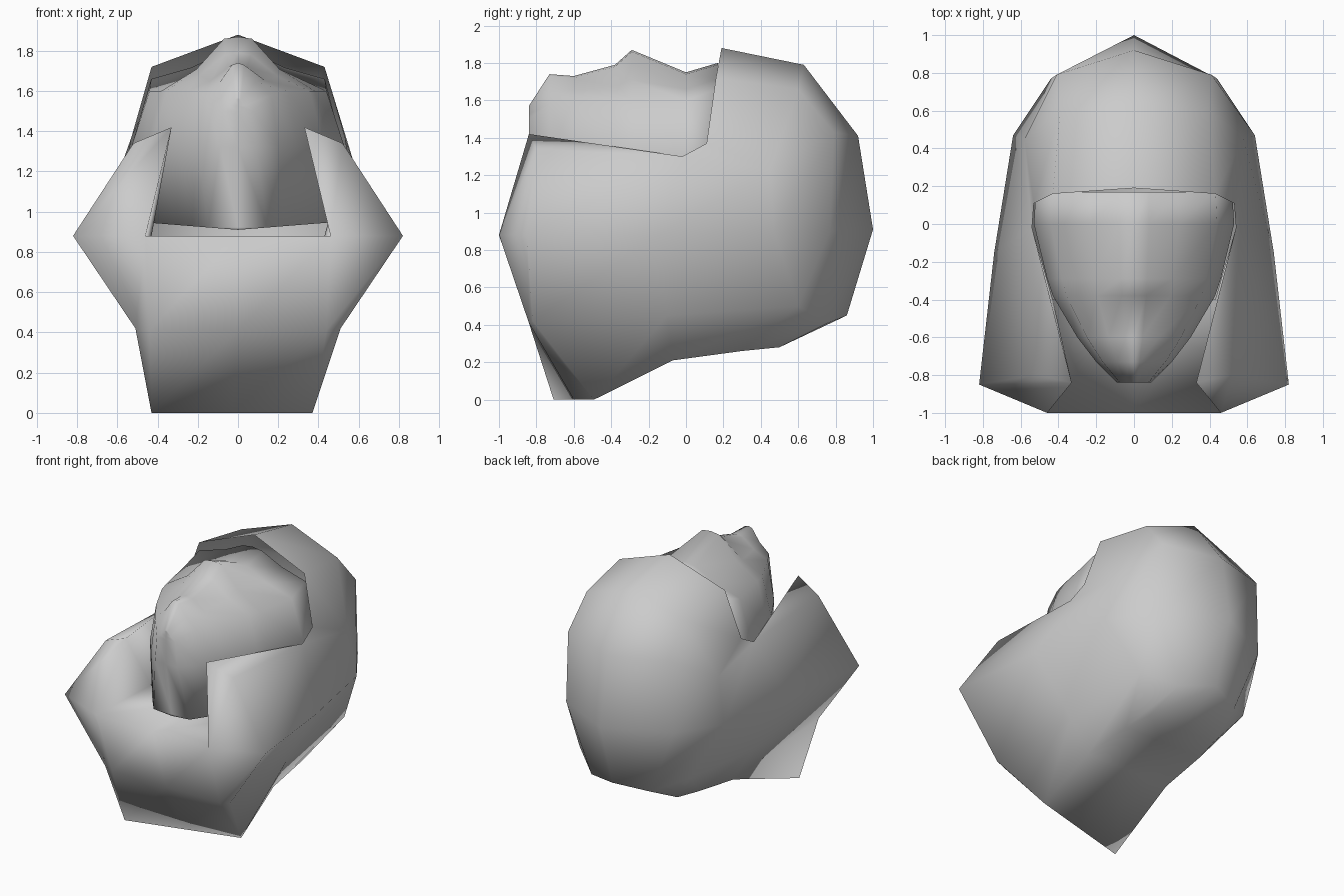
import bpy, bmesh

cube = bpy.data.objects.get("Cube")
if cube:
    bpy.data.objects.remove(cube, do_unlink=True)

# Single plain grey
grey = bpy.data.materials.new("plain_grey")
grey.use_nodes = True
colour = (0.6, 0.6, 0.6, 1)
grey.diffuse_color = colour
grey.node_tree.nodes["Principled BSDF"].inputs["Base Color"].default_value = colour


def mirrored_grids(name, patches, adjust=None):
    """Skin each patch of rows of half-width points, mirror across x and weld."""
    bm = bmesh.new()
    for rows in patches:
        for side in (1, -1):
            grid = [[bm.verts.new((side * x, y, z)) for x, y, z in row] for row in rows]
            for a, b in zip(grid, grid[1:]):
                for i in range(min(len(a), len(b)) - 1):
                    ring = (a[i], a[i + 1], b[i + 1], b[i])
                    bm.faces.new(ring if side > 0 else ring[::-1])
    bmesh.ops.remove_doubles(bm, verts=bm.verts, dist=0.002)
    bmesh.ops.dissolve_degenerate(bm, edges=bm.edges, dist=0.001)
    if adjust:
        for v in bm.verts:
            adjust(v.co)
    bmesh.ops.recalc_face_normals(bm, faces=bm.faces)
    mesh = bpy.data.meshes.new(name)
    bm.to_mesh(mesh)
    bm.free()
    mesh.materials.append(grey)
    mesh.shade_smooth()
    obj = bpy.data.objects.new(name, mesh)
    bpy.context.collection.objects.link(obj)
    return obj


# Hood: rows from the opening rim down to the base, each from back to front
temple = (0.54, -0.02, 1.30)
flap_tip = (0.33, -0.84, 1.42)
flap_shoulder = (0.52, -0.80, 1.34)
collar_corner = (0.46, -1.0, 0.88)
collar_front = (0, -1.0, 0.88)
side_back = (0.58, 0.45, 1.23)
base_corner = (0.40, -0.60, 0)
hood_rows = [
    [(0, 0.19, 1.88), (0.43, 0.16, 1.72), (0.53, 0.11, 1.37), temple, flap_tip],
    [(0, 0.63, 1.79), (0.39, 0.60, 1.66), side_back, temple, flap_shoulder],
    [(0, 0.92, 1.41), (0.41, 0.79, 1.43), side_back, temple, flap_shoulder, flap_tip],
    [(0, 1.0, 0.91), (0.44, 0.77, 0.9), (0.64, 0.47, 0.9), (0.74, -0.15, 0.88),
     (0.82, -0.85, 0.88), collar_corner, collar_front],
    [(0, 0.86, 0.45), (0.24, 0.76, 0.41), (0.45, 0.6, 0.5), (0.47, -0.1, 0.45),
     (0.51, -0.82, 0.42), (0.44, -0.84, 0.41), (0, -0.84, 0.41)],
    [(0, 0.48, 0.28), (0.28, 0.5, 0.28), (0.32, 0.3, 0.26), (0.34, -0.07, 0.21),
     base_corner, base_corner, (0, -0.6, 0)],
    [(0, 0.48, 0.28), (0, 0.48, 0.28), (0, 0.3, 0.26), (0, -0.07, 0.21),
     (0, -0.6, 0), (0, -0.6, 0), (0, -0.6, 0)],
]
# Lining: ledge inside the collar, and the inner walls of the flaps
lining_rows = [
    [collar_front, collar_corner, flap_tip],
    [(0, -0.4, 0.88), (0.43, -0.4, 0.88), temple],
]


def skew_base(co):
    # The front edge of the base is turned slightly to one side
    if co.z < 0.01:
        co.y += 0.27 * co.x
        co.x -= 0.03


mirrored_grids("hood", [hood_rows, lining_rows], skew_base)

# Head: stations from front to back (y, half width, shoulder z, ridge z)
stations = [
    (-0.84, 0.09, 1.50, 1.57),
    (-0.73, 0.20, 1.58, 1.74),
    (-0.60, 0.30, 1.60, 1.73),
    (-0.38, 0.43, 1.60, 1.79),
    (-0.29, 0.46, 1.60, 1.87),
    (0.00, 0.53, 1.60, 1.75),
    (0.17, 0.52, 1.66, 1.80),
]
head_rows = []
for y, w, shoulder, ridge in stations:
    low = 0.92 * y
    low_w = 0.75 * w + 0.08
    head_rows.append([
        (0, y, ridge),
        (0.15 * w, y, ridge - 0.01),
        (0.45 * w, y, 0.6 * shoulder + 0.4 * ridge),
        (0.83 * w, y, shoulder),
        (w, y, 1.32),
        (low_w, low, 0.91 + 0.08 * low_w),
        (0, low, 0.91),
    ])
# Close the front and the hidden back
head_rows.insert(0, [(0, y, z) for x, y, z in head_rows[0]])
head_rows.append([(0, y, z) for x, y, z in head_rows[-1]])
mirrored_grids("head", [head_rows])
